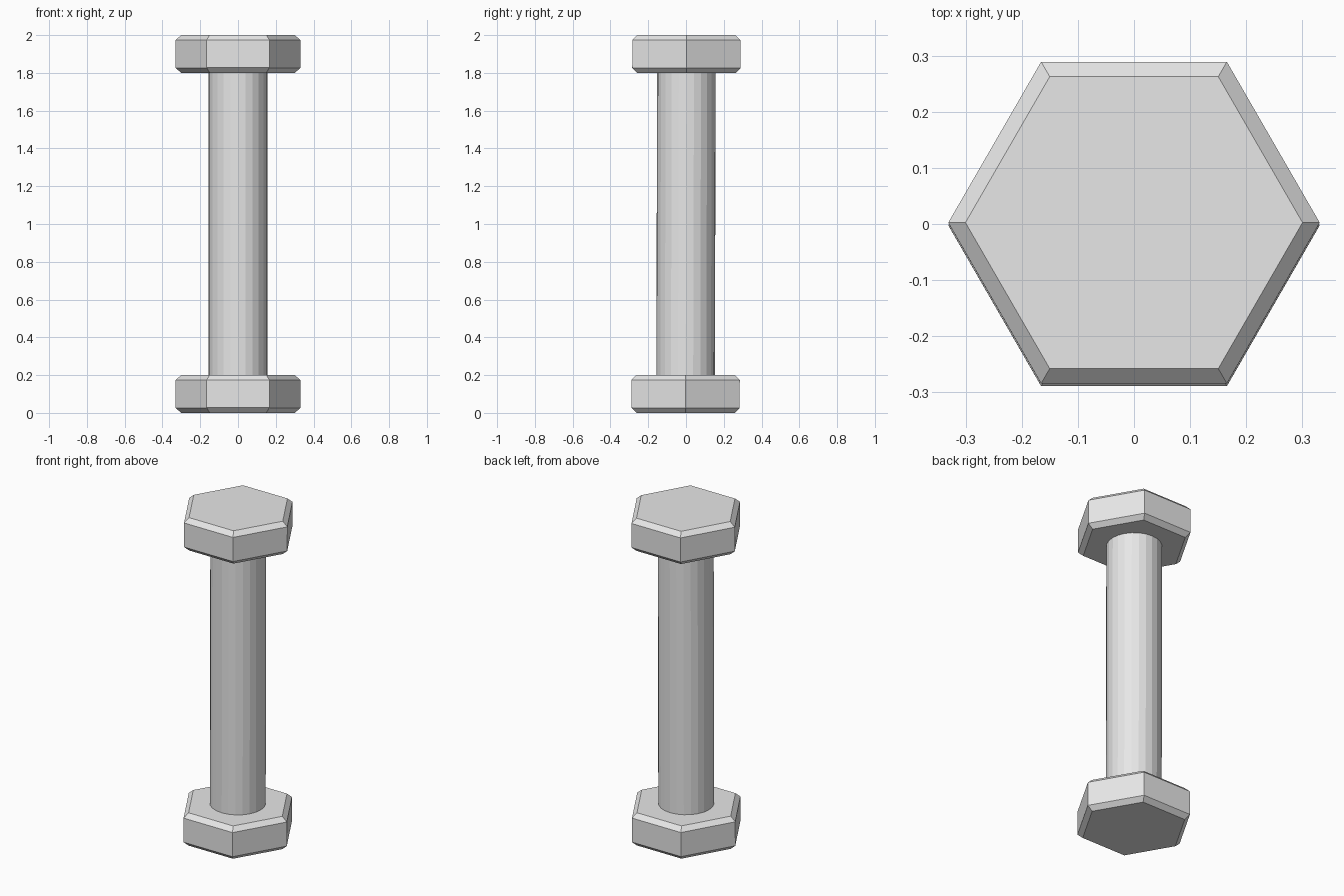
import bpy
import bmesh
import math
from mathutils import Matrix

cube = bpy.data.objects.get("Cube")
if cube:
    bpy.data.objects.remove(cube, do_unlink=True)

HEAD_RADIUS, HEAD_HEIGHT, CHAMFER = 0.331, 0.2, 0.0265
SHAFT_RADIUS, SHAFT_SIDES = 0.155, 24
# The whole piece leans very slightly about its middle
LEAN = (Matrix.Translation((0, 0, 1)) @ Matrix.Rotation(-0.0025, 4, "X")
        @ Matrix.Translation((0, 0, -1)))

steel = bpy.data.materials.new("light_grey")
steel.use_nodes = True
steel.diffuse_color = (0.8, 0.8, 0.8, 1)
steel.node_tree.nodes["Principled BSDF"].inputs["Base Color"].default_value = steel.diffuse_color


def prism(name, sides, rings):
    """Stack regular polygons, given as (radius, height), and cap both ends."""
    bm = bmesh.new()
    loops = []
    for radius, z in rings:
        angles = [math.tau * i / sides for i in range(sides)]
        loops.append([bm.verts.new((radius * math.cos(a), radius * math.sin(a), z))
                      for a in angles])
    for low, high in zip(loops, loops[1:]):
        for i in range(sides):
            j = (i + 1) % sides
            bm.faces.new((low[i], low[j], high[j], high[i]))
    bm.faces.new(loops[0][::-1])
    bm.faces.new(loops[-1])
    bm.transform(LEAN)
    mesh = bpy.data.meshes.new(name)
    bm.to_mesh(mesh)
    bm.free()
    mesh.materials.append(steel)
    obj = bpy.data.objects.new(name, mesh)
    bpy.context.collection.objects.link(obj)
    return obj


# Chamfered hexagonal heads
inner = HEAD_RADIUS - CHAMFER / math.cos(math.pi / 6)
for name, base in (("bottom_head", 0), ("top_head", 2 - HEAD_HEIGHT)):
    top = base + HEAD_HEIGHT
    prism(name, 6, [(inner, base), (HEAD_RADIUS, base + CHAMFER),
                    (HEAD_RADIUS, top - CHAMFER), (inner, top)])

# Round handle, sunk a little into both heads
prism("handle", SHAFT_SIDES, [(SHAFT_RADIUS, HEAD_HEIGHT - 0.02),
                              (SHAFT_RADIUS, 2 - HEAD_HEIGHT + 0.02)])
